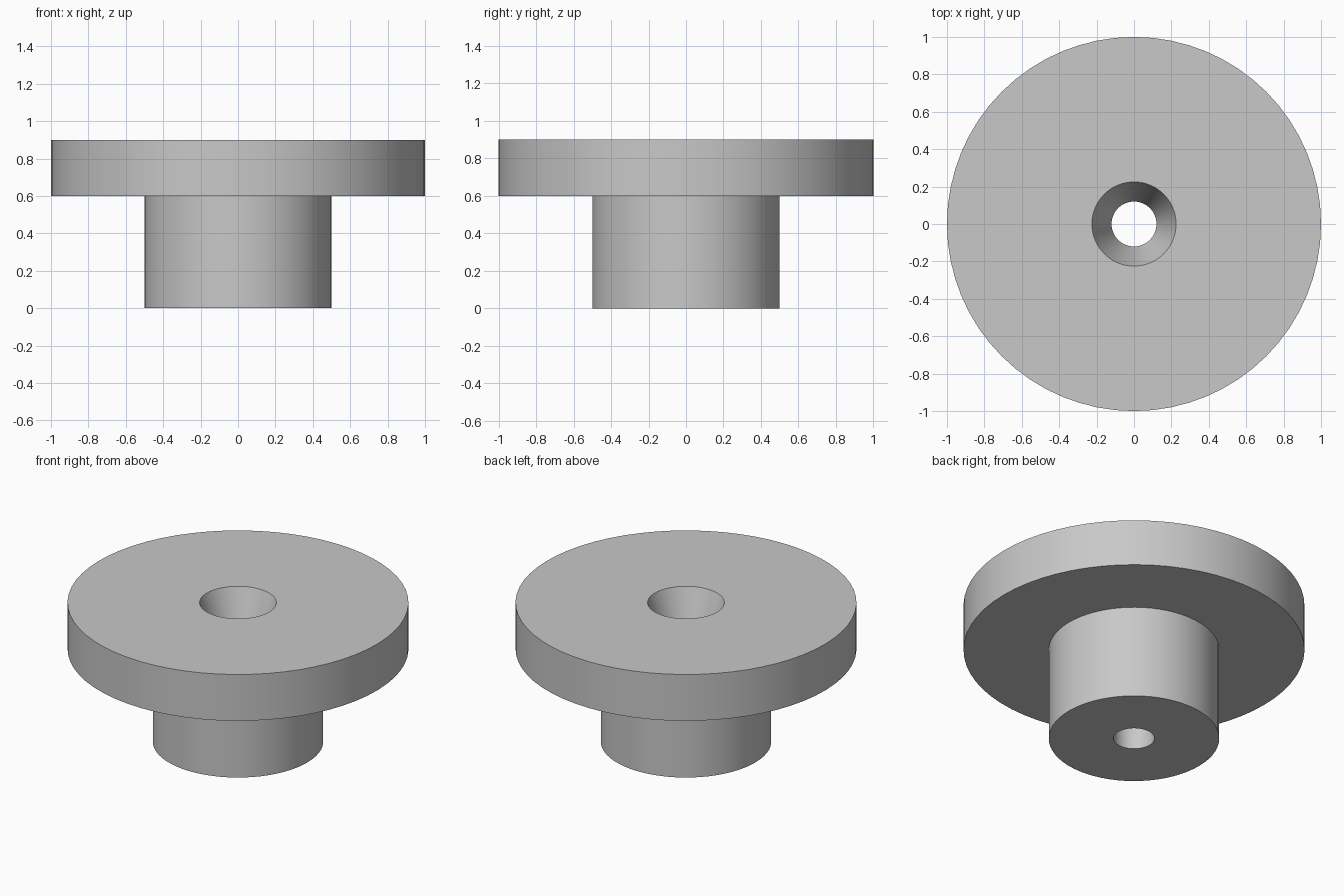
import bpy
import bmesh
from math import radians, tau

cube = bpy.data.objects.get("Cube")
if cube:
    bpy.data.objects.remove(cube, do_unlink=True)

# Main dimensions
SEGMENTS = 64
FLANGE_RADIUS, HUB_RADIUS = 1.0, 0.5
BORE_RADIUS, SINK_RADIUS = 0.12, 0.225
SHOULDER, TOP = 0.6, 0.9

# Plain grey finish
grey = bpy.data.materials.new("grey")
grey.use_nodes = True
colour = (0.58, 0.58, 0.58, 1)
grey.diffuse_color = colour
grey.node_tree.nodes["Principled BSDF"].inputs["Base Color"].default_value = colour


def turned_part(name, profile, material):
    """Revolve a closed (radius, height) profile around the z axis."""
    bm = bmesh.new()
    verts = [bm.verts.new((r, 0, z)) for r, z in profile]
    edges = [bm.edges.new((a, b)) for a, b in zip(verts, verts[1:] + verts[:1])]
    bmesh.ops.spin(bm, geom=verts + edges, cent=(0, 0, 0), axis=(0, 0, 1),
                   angle=tau, steps=SEGMENTS, use_merge=True)
    bmesh.ops.remove_doubles(bm, verts=bm.verts, dist=0.0001)
    bmesh.ops.recalc_face_normals(bm, faces=bm.faces)
    mesh = bpy.data.meshes.new(name)
    bm.to_mesh(mesh)
    bm.free()
    mesh.materials.append(material)
    obj = bpy.data.objects.new(name, mesh)
    bpy.context.collection.objects.link(obj)
    bpy.ops.object.select_all(action="DESELECT")
    obj.select_set(True)
    bpy.context.view_layer.objects.active = obj
    bpy.ops.object.shade_smooth_by_angle(angle=radians(15))
    return obj


# Flange and hub in one piece, with a straight bore and tapered mouth
turned_part("flanged_bushing", [
    (BORE_RADIUS, 0),
    (HUB_RADIUS, 0),
    (HUB_RADIUS, SHOULDER),
    (FLANGE_RADIUS, SHOULDER),
    (FLANGE_RADIUS, TOP),
    (SINK_RADIUS, TOP),
    (BORE_RADIUS, SHOULDER),
], grey)
